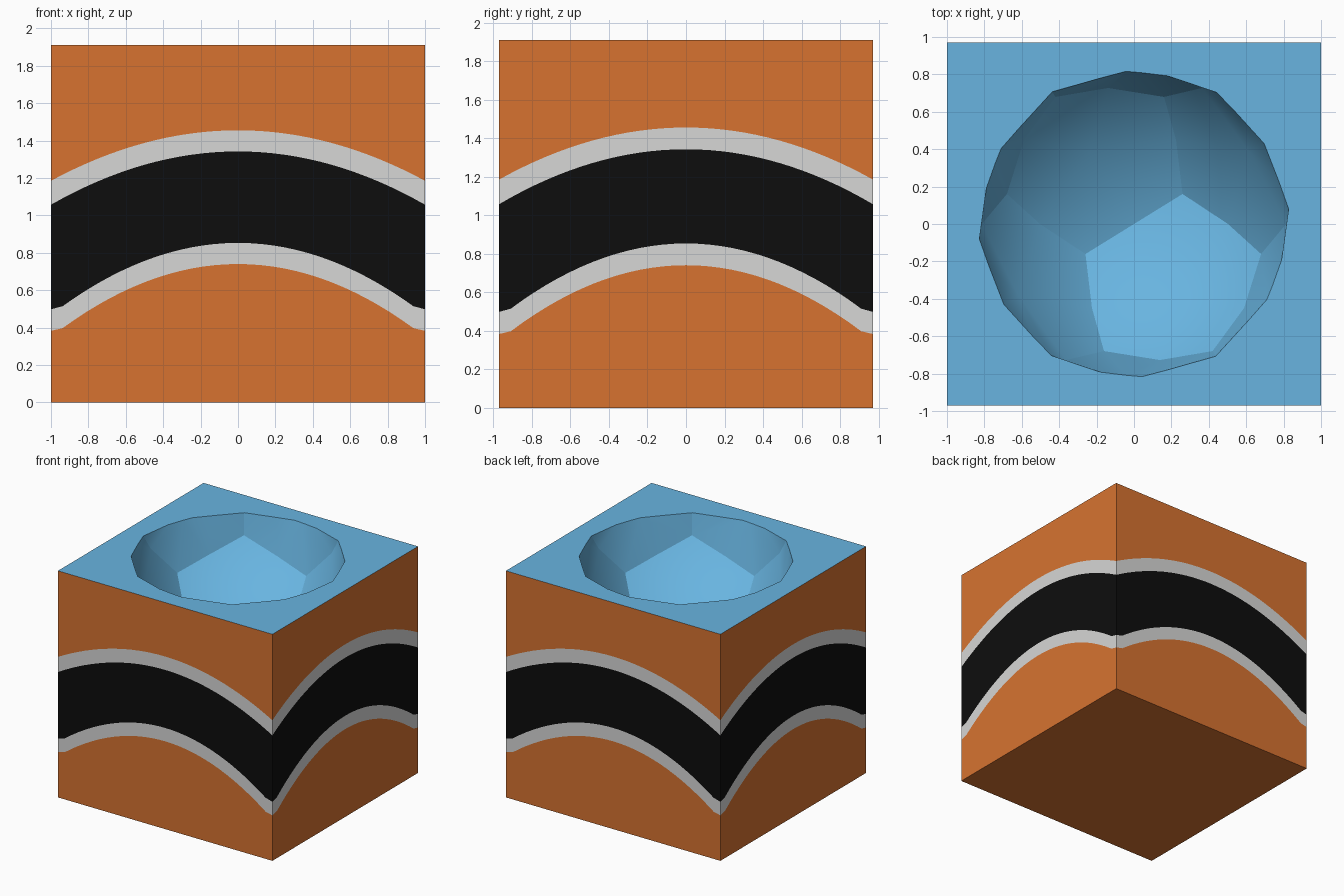
import bpy, bmesh, math
from mathutils import Vector, Matrix

if "Cube" in bpy.data.objects:
    bpy.data.objects.remove(bpy.data.objects["Cube"])

HX, HY, H = 1.0, 0.97, 1.91          # half width, half depth, height
PHI = (1 + 5 ** 0.5) / 2


def material(name, rgb):
    m = bpy.data.materials.new(name)
    m.diffuse_color = (*rgb, 1)
    m.use_nodes = True
    m.node_tree.nodes["Principled BSDF"].inputs["Base Color"].default_value = m.diffuse_color
    return m


ORANGE = material("orange", (0.68, 0.171, 0.03))
WHITE = material("pale grey", (0.68, 0.68, 0.67))
BLACK = material("black", (0.004, 0.004, 0.004))
BLUE = material("blue", (0.138, 0.456, 0.745))
MATS = [ORANGE, WHITE, BLACK, BLUE]


def make_object(name, bm, mats):
    mesh = bpy.data.meshes.new(name)
    bmesh.ops.recalc_face_normals(bm, faces=bm.faces)
    bm.to_mesh(mesh)
    bm.free()
    for m in mats:
        mesh.materials.append(m)
    ob = bpy.data.objects.new(name, mesh)
    bpy.context.collection.objects.link(ob)
    return ob


# Arched band edges: (height mid-face, drop factor, lowest height)
ARCHES = [(0.74, 0.39, 0.383), (0.853, 0.385, 0.498),
          (1.342, 0.285, 1.055), (1.455, 0.27, 1.182)]


def column_heights(s):
    return [0] + [max(a - k * s * s, low) for a, k, low in ARCHES] + [H]


# Block: walk round the four sides in columns, each split by the arches
bm = bmesh.new()
N = 32
corners = [(-HX, -HY), (HX, -HY), (HX, HY), (-HX, HY)]
columns = []
for i in range(4):
    a, b = Vector(corners[i]), Vector(corners[(i + 1) % 4])
    for j in range(N):
        p = a.lerp(b, j / N)
        columns.append([bm.verts.new((p.x, p.y, z))
                        for z in column_heights(2 * j / N - 1)])
for i, c in enumerate(columns):
    d = columns[(i + 1) % len(columns)]
    for r, mat in enumerate([0, 1, 2, 1, 0]):
        bm.faces.new((c[r], d[r], d[r + 1], c[r + 1])).material_index = mat
bm.faces.new([c[0] for c in reversed(columns)]).material_index = 0
bm.faces.new([c[-1] for c in columns]).material_index = 3
block = make_object("block", bm, MATS)

# Bowl cutter: ball of twelve domed pentagons, each a fan of ten triangles
ico = bmesh.new()
for s in (-1, 1):
    for t in (-1, 1):
        for co in ((s * PHI, 0, t), (s, t * PHI, 0), (0, s, t * PHI)):
            ico.verts.new(co)
bmesh.ops.convex_hull(ico, input=ico.verts)
points = [v.co.copy() for v in ico.verts]
points += [(e.verts[0].co + e.verts[1].co) / 2 for e in ico.edges]
points += [f.calc_center_median() for f in ico.faces]
ico.free()
bm = bmesh.new()
for p in points:
    bm.verts.new(p.normalized() * 0.855)
bmesh.ops.convex_hull(bm, input=bm.verts)
bm.transform(Matrix.Translation((0, 0, H + 0.13))
             @ Matrix.Rotation(math.atan(1 / PHI), 4, 'Z'))
for f in bm.faces:
    f.material_index = 3
cutter = make_object("bowl_cutter", bm, MATS)
cutter.hide_render = True

# Hollow the bowl out of the block top
mod = block.modifiers.new("bowl", 'BOOLEAN')
mod.operation = 'DIFFERENCE'
mod.solver = 'EXACT'
mod.object = cutter
bpy.context.view_layer.objects.active = block
block.select_set(True)
bpy.ops.object.modifier_apply(modifier=mod.name)
bpy.data.objects.remove(cutter)

# Smooth within each domed pentagon, sharp between them
bpy.ops.object.shade_smooth_by_angle(angle=math.radians(28))
